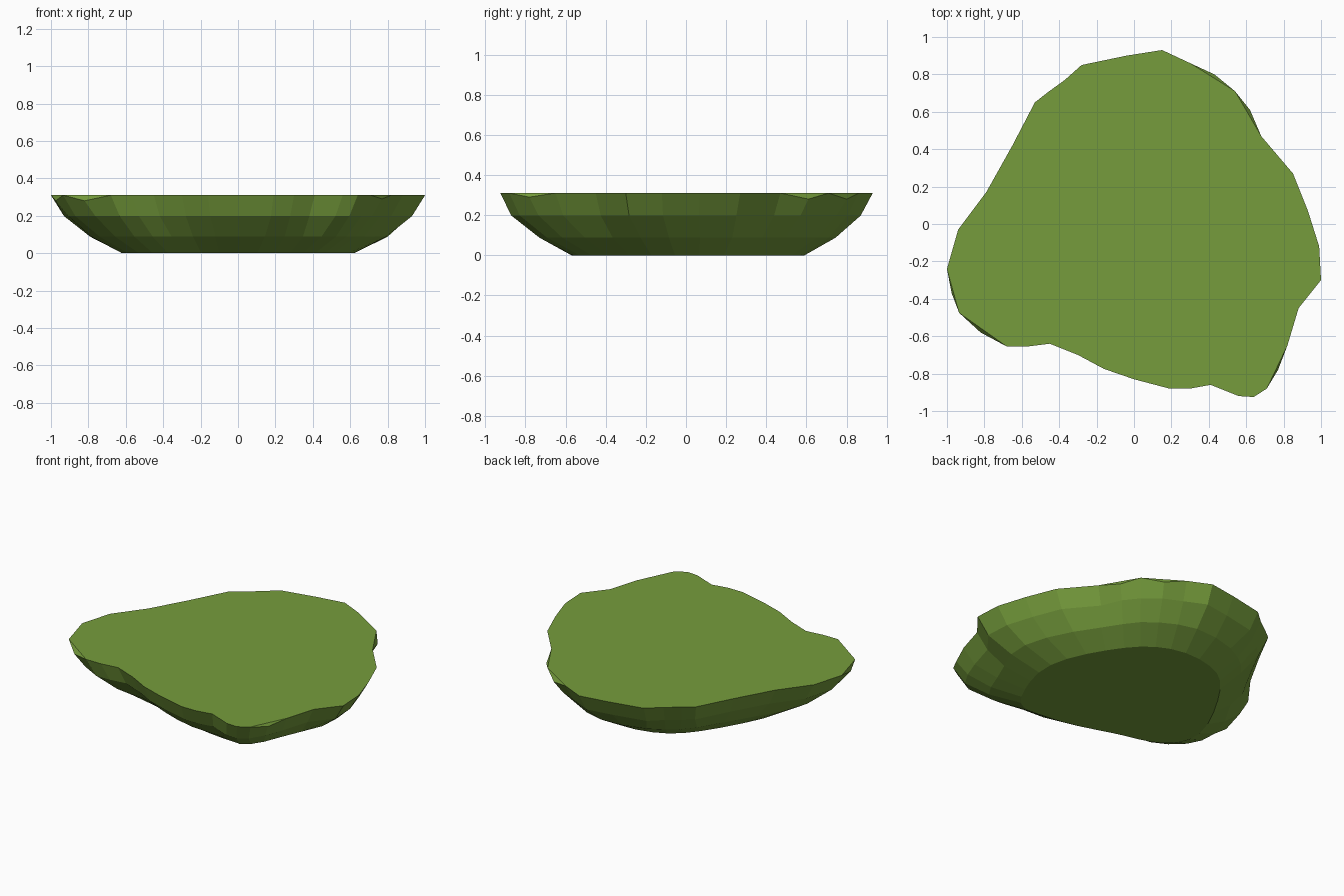
import bpy, bmesh

if "Cube" in bpy.data.objects:
    bpy.data.objects.remove(bpy.data.objects["Cube"])

# Rim outline seen from above, counter-clockwise: x, y, and drop below the flat top
RIM = [
    (1.0, -0.30, 0), (0.99, -0.12, 0), (0.93, 0.07, 0), (0.85, 0.27, 0), (0.68, 0.47, 0),
    (0.62, 0.61, .03), (0.54, 0.71, 0), (0.43, 0.80, .03), (0.30, 0.86, 0),
    (0.15, 0.93, 0), (-0.04, 0.90, 0), (-0.28, 0.85, 0), (-0.37, 0.77, 0),
    (-0.46, 0.705, 0), (-0.53, 0.65, 0), (-0.65, 0.42, 0), (-0.79, 0.17, 0),
    (-0.94, -0.03, 0), (-1.0, -0.24, 0), (-0.975, -0.37, .03), (-0.935, -0.475, 0),
    (-0.82, -0.58, .03), (-0.68, -0.655, 0), (-0.57, -0.655, 0), (-0.45, -0.64, 0),
    (-0.30, -0.70, 0), (-0.16, -0.775, 0), (0.0, -0.83, 0), (0.19, -0.88, 0),
    (0.30, -0.88, 0), (0.41, -0.86, 0), (0.56, -0.92, 0), (0.64, -0.925, 0),
    (0.71, -0.88, 0), (0.77, -0.78, .02), (0.82, -0.65, 0), (0.88, -0.45, 0),
]
N = len(RIM)
TOP = 0.31


def smooth(pts, passes):
    for _ in range(passes):
        pts = [tuple((pts[i - 1][k] + 2 * pts[i][k] + pts[(i + 1) % N][k]) / 4 for k in (0, 1))
               for i in range(N)]
    return pts


def fit(pts, xr, yr):
    out = []
    for k, (lo, hi) in enumerate((xr, yr)):
        vals = [p[k] for p in pts]
        a, b = min(vals), max(vals)
        out.append([lo + (v - a) / (b - a) * (hi - lo) for v in vals])
    return list(zip(*out))


grass = bpy.data.materials.new("grass green")
grass.diffuse_color = (0.18, 0.335, 0.045, 1)
grass.use_nodes = True
grass.node_tree.nodes["Principled BSDF"].inputs["Base Color"].default_value = grass.diffuse_color

bm = bmesh.new()
outline = [(x, y) for x, y, d in RIM]

# Lower rings: height, smoothing, x range, y range
LEVELS = [
    (0.0, 4, (-0.62, 0.62), (-0.57, 0.59)),
    (0.088, 1, (-0.79, 0.80), (-0.73, 0.745)),
    (0.198, 0, (-0.93, 0.93), (-0.87, 0.87)),
]
rings = [[bm.verts.new((x, y, z)) for x, y in fit(smooth(outline, s), xr, yr)]
         for z, s, xr, yr in LEVELS]
rings.append([bm.verts.new((x, y, TOP - d)) for x, y, d in RIM])

# Faceted sides
for a, b in zip(rings, rings[1:]):
    for i in range(N):
        j = (i + 1) % N
        bm.faces.new((a[i], a[j], b[j], b[i]))

# Flat underside, flat top, and small chamfers where the rim drops
rim = rings[-1]
bm.faces.new(rings[0][::-1])
bm.faces.new([v for v, p in zip(rim, RIM) if p[2] == 0])
for i, p in enumerate(RIM):
    if p[2]:
        bm.faces.new((rim[i - 1], rim[i], rim[(i + 1) % N]))

bmesh.ops.recalc_face_normals(bm, faces=bm.faces)
mesh = bpy.data.meshes.new("ground_patch")
bm.to_mesh(mesh)
bm.free()
mesh.materials.append(grass)
patch = bpy.data.objects.new("ground_patch", mesh)
bpy.context.collection.objects.link(patch)
